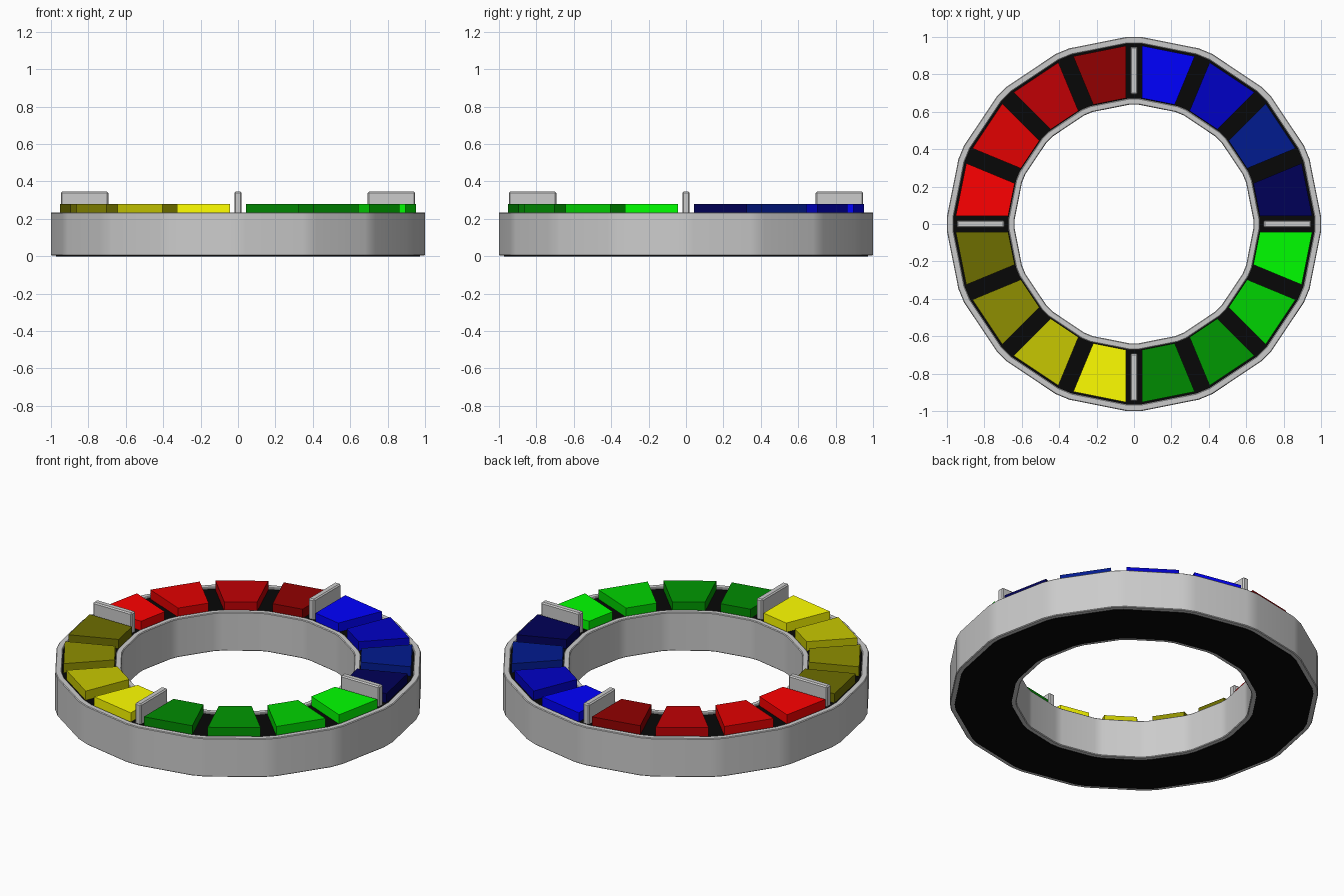
import bpy, bmesh, math
from mathutils import Matrix

if "Cube" in bpy.data.objects:
    bpy.data.objects.remove(bpy.data.objects["Cube"])

SIDES = 16
STEP = 2 * math.pi / SIDES
HALF = STEP / 2


def material(name, color):
    m = bpy.data.materials.new(name)
    m.diffuse_color = (*color, 1)
    m.use_nodes = True
    m.node_tree.nodes["Principled BSDF"].inputs["Base Color"].default_value = m.diffuse_color
    return m


def finish(name, bm, mat=None):
    bmesh.ops.recalc_face_normals(bm, faces=bm.faces[:])
    me = bpy.data.meshes.new(name)
    bm.to_mesh(me)
    bm.free()
    ob = bpy.data.objects.new(name, me)
    bpy.context.collection.objects.link(ob)
    if mat:
        me.materials.append(mat)
    return ob


def loop_points(r, cut):
    # 16-sided outline with each corner cut off
    c = r * math.cos(HALF)
    h = r * math.sin(HALF) - cut
    pts = []
    for k in range(SIDES):
        a = (k + 0.5) * STEP
        for t in (-h, h):
            pts.append((c * math.cos(a) - t * math.sin(a),
                        c * math.sin(a) + t * math.cos(a)))
    return pts


def ring(name, profile, cut, mat=None):
    bm = bmesh.new()
    loops = [[bm.verts.new((x, y, z)) for x, y in loop_points(r, cut)]
             for r, z in profile]
    for a, b in zip(loops, loops[1:] + loops[:1]):
        for i in range(len(a)):
            j = (i + 1) % len(a)
            bm.faces.new((a[i], a[j], b[j], b[i]))
    ob = finish(name, bm, mat)
    bpy.ops.object.select_all(action='DESELECT')
    ob.select_set(True)
    bpy.context.view_layer.objects.active = ob
    bpy.ops.object.shade_smooth_by_angle(angle=math.radians(25))
    wn = ob.modifiers.new("weighted_normals", 'WEIGHTED_NORMAL')
    wn.keep_sharp = True
    return ob


def wall_profile(r0, r1, z0, z1, b=0.004):
    return [(r0, z0 + b), (r0 + b, z0), (r1 - b, z0), (r1, z0 + b),
            (r1, z1 - b), (r1 - b, z1), (r0 + b, z1), (r0, z1 - b)]


# Thin grey walls around a black core
black = material("black", (0.002, 0.002, 0.002))
ring("outer_wall", wall_profile(0.972, 1.008, 0.004, 0.235), 0.04)
ring("inner_wall", wall_profile(0.643, 0.677, 0.004, 0.235), 0.025)
ring("core", [(0.67, 0), (0.98, 0), (0.98, 0.225), (0.67, 0.225)], 0.03, black)

# Coloured keys, counter-clockwise from +x (display RGB 0-255)
COLORS = [
    (14, 14, 85), (20, 40, 128), (14, 14, 172), (14, 14, 220),
    (130, 14, 18), (168, 16, 24), (196, 18, 18), (220, 14, 18),
    (102, 102, 16), (128, 128, 18), (174, 174, 18), (220, 220, 14),
    (16, 125, 20), (16, 136, 20), (14, 184, 18), (14, 220, 14),
]
GAP = 0.043
for k, col in enumerate(COLORS):
    bm = bmesh.new()
    outline = []
    for d, s in ((0.668, -1), (0.943, -1), (0.943, 1), (0.668, 1)):
        outline.append((d, s * (d * math.tan(HALF) - GAP / math.cos(HALF))))
    low = [bm.verts.new((x, y, 0.215)) for x, y in outline]
    high = [bm.verts.new((x, y, 0.28)) for x, y in outline]
    bm.faces.new(low)
    bm.faces.new(high)
    for i in range(4):
        j = (i + 1) % 4
        bm.faces.new((low[i], low[j], high[j], high[i]))
    bm.transform(Matrix.Rotation((k + 0.5) * STEP, 4, 'Z'))
    rgb = [max(0.0, (c - 14) / 206) ** 2.2 for c in col]
    finish(f"key_{k + 1}", bm, material(f"key_color_{k + 1}", rgb))

# Four upright dividers between the colour groups
for q in range(4):
    bm = bmesh.new()
    bmesh.ops.create_cube(bm, size=1)
    bm.transform(Matrix.Diagonal((0.255, 0.04, 0.13, 1)))
    bmesh.ops.bevel(bm, geom=bm.edges[:], offset=0.007, segments=1, affect='EDGES')
    bm.transform(Matrix.Translation((0.82, 0, 0.28)))
    bm.transform(Matrix.Rotation(q * math.pi / 2, 4, 'Z'))
    finish(f"divider_{q + 1}", bm)
